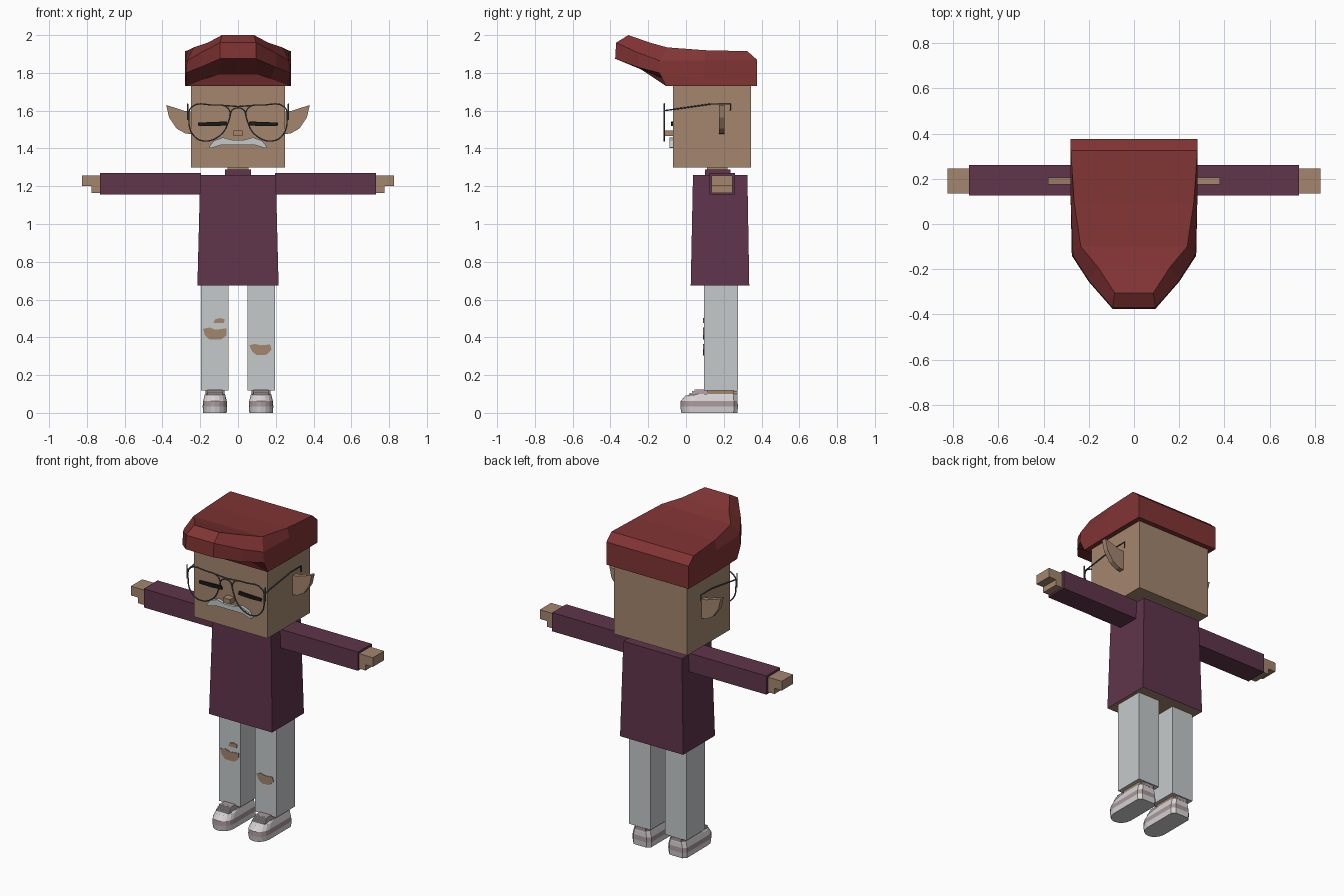
import bpy
import bmesh
import math
from mathutils import Vector

if "Cube" in bpy.data.objects:
    bpy.data.objects.remove(bpy.data.objects["Cube"], do_unlink=True)


def material(name, rgb):
    m = bpy.data.materials.new(name)
    m.use_nodes = True
    m.diffuse_color = (*rgb, 1)
    m.node_tree.nodes["Principled BSDF"].inputs["Base Color"].default_value = (*rgb, 1)
    return m


SKIN = material("skin", (0.37, 0.24, 0.155))
HAIR = material("red hair", (0.22, 0.034, 0.034))
SHIRT = material("plum shirt", (0.115, 0.035, 0.07))
JEANS = material("pale denim", (0.56, 0.59, 0.60))
METAL = material("grey metal", (0.08, 0.09, 0.10))
BLACK = material("black", (0.01, 0.01, 0.01))
WHITE = material("shoe white", (0.68, 0.65, 0.66))
PINK = material("shoe dusty pink", (0.40, 0.31, 0.32))


def mesh_object(name, verts, faces, *mats):
    bm = bmesh.new()
    vs = [bm.verts.new(v) for v in verts]
    for f in faces:
        bm.faces.new([vs[i] for i in f])
    bmesh.ops.recalc_face_normals(bm, faces=bm.faces[:])
    me = bpy.data.meshes.new(name)
    bm.to_mesh(me)
    bm.free()
    for m in mats:
        me.materials.append(m)
    ob = bpy.data.objects.new(name, me)
    bpy.context.collection.objects.link(ob)
    return ob


def loft(name, rings, *mats):
    """Skin equal-length rings and cap both ends."""
    n = len(rings[0])
    faces = [tuple(range(n)), tuple(range((len(rings) - 1) * n, len(rings) * n))]
    for r in range(len(rings) - 1):
        for i in range(n):
            j = (i + 1) % n
            faces.append((r * n + i, r * n + j, (r + 1) * n + j, (r + 1) * n + i))
    return mesh_object(name, [p for ring in rings for p in ring], faces, *mats)


def rect(x, y, z):
    return [(x[0], y[0], z), (x[1], y[0], z), (x[1], y[1], z), (x[0], y[1], z)]


def box(name, x, y, z, *mats):
    return loft(name, [rect(x, y, z[0]), rect(x, y, z[1])], *mats)


def plate(name, outline, y0, y1, mat):
    return loft(name, [[(x, y, z) for x, z in outline] for y in (y0, y1)], mat)


def wire(name, points, cyclic=False, smooth=False, radius=0.004):
    cu = bpy.data.curves.new(name, "CURVE")
    cu.dimensions = "3D"
    cu.bevel_depth = radius
    cu.bevel_resolution = 1
    cu.resolution_u = 4
    if smooth:
        sp = cu.splines.new("BEZIER")
        sp.bezier_points.add(len(points) - 1)
        for b, p in zip(sp.bezier_points, points):
            b.co = p
            b.handle_left_type = b.handle_right_type = "AUTO"
    else:
        sp = cu.splines.new("POLY")
        sp.points.add(len(points) - 1)
        for q, p in zip(sp.points, points):
            q.co = (*p, 1)
    sp.use_cyclic_u = cyclic
    cu.materials.append(METAL)
    ob = bpy.data.objects.new(name, cu)
    bpy.context.collection.objects.link(ob)


def span(s, a, b):
    return tuple(sorted((s * a, s * b)))


# Head, neck and torso
box("head", (-0.25, 0.25), (-0.07, 0.345), (1.30, 1.80), SKIN)
box("neck", (-0.055, 0.055), (0.11, 0.22), (1.24, 1.31), SKIN)
box("collar", (-0.07, 0.07), (0.10, 0.235), (1.25, 1.288), SHIRT)
torso = loft("shirt_body", [rect((-0.215, 0.215), (0.025, 0.335), 0.675),
                            rect((-0.20, 0.20), (0.037, 0.325), 1.26)], SHIRT, SKIN)
for p in torso.data.polygons:
    p.material_index = 1 if p.normal.z < -0.9 else 0

# Hair: half outlines from the forelock to the back, from underside to crown
layers = [
    [(0.10, -0.13, 1.795), (0.17, -0.12, 1.77), (0.275, -0.105, 1.73), (0.28, 0.10, 1.73), (0.28, 0.375, 1.73)],
    [(0.095, -0.375, 1.875), (0.20, -0.255, 1.83), (0.275, -0.14, 1.80), (0.28, 0.10, 1.76), (0.28, 0.375, 1.75)],
    [(0.095, -0.37, 1.96), (0.20, -0.25, 1.905), (0.27, -0.14, 1.865), (0.28, 0.10, 1.865), (0.28, 0.375, 1.87)],
    [(0.085, -0.305, 2.0), (0.16, -0.19, 1.96), (0.235, -0.10, 1.935), (0.265, 0.10, 1.92), (0.28, 0.325, 1.915)],
]
verts, faces = [], []
for row in layers:
    verts += [(-x, y, z) for x, y, z in reversed(row)] + row
W = 2 * len(layers[0])
for r in range(len(layers) - 1):
    for i in range(W):
        j = (i + 1) % W
        faces.append((r * W + i, r * W + j, r * W + W + j, r * W + W + i))
for base in (0, W * (len(layers) - 1)):
    for i in range(W // 2 - 1):
        faces.append((base + i, base + i + 1, base + W - 2 - i, base + W - 1 - i))
mesh_object("hair", verts, faces, HAIR)

# Nose and moustache
box("nose", (-0.024, 0.024), (-0.113, -0.07), (1.465, 1.495), SKIN)
half = [(0.03, 1.445), (0.08, 1.458), (0.13, 1.44), (0.155, 1.405), (0.14, 1.402), (0.09, 1.418), (0.03, 1.418)]
plate("moustache", half + [(-x, z) for x, z in reversed(half)], -0.088, -0.068, JEANS)

# Glasses bridge
FY = -0.115
wire("glasses_bridge", [(-0.045, FY, 1.57), (-0.025, FY, 1.608), (0.025, FY, 1.608), (0.045, FY, 1.57)], smooth=True)
wire("glasses_brow_bar", [(-0.08, FY, 1.628), (0, FY, 1.622), (0.08, FY, 1.628)])

lens = [(0.05, 1.61), (0.055, 1.53), (0.10, 1.465), (0.185, 1.44), (0.24, 1.475),
        (0.26, 1.55), (0.245, 1.62), (0.14, 1.63)]
ear = [(0.245, 1.595), (0.28, 1.598), (0.38, 1.63), (0.365, 1.565), (0.325, 1.505), (0.28, 1.48), (0.245, 1.475)]


def shoe_ring(cx, z, front, back, half_width):
    """Heel corners plus a rounded toe."""
    ring = [(cx + half_width, back - 0.02, z), (cx + half_width * 0.7, back, z),
            (cx - half_width * 0.7, back, z), (cx - half_width, back - 0.02, z)]
    depth = min(0.07, (back - front) / 2)
    for k in range(9):
        a = math.pi * k / 8
        ring.append((cx - half_width * math.cos(a), front + depth * (1 - math.sin(a)), z))
    return ring


for side, s in (("left", 1), ("right", -1)):
    # Face
    plate(side + "_ear", [(s * x, z) for x, z in ear], 0.175, 0.205, SKIN)
    lash = [(0.055, 1.522), (0.13, 1.518), (0.21, 1.52), (0.212, 1.537), (0.13, 1.54), (0.06, 1.543)]
    plate(side + "_closed_eye", [(s * x, z) for x, z in lash], -0.079, -0.069, BLACK)
    wire(side + "_lens_rim", [(s * x, FY, z) for x, z in lens], cyclic=True, smooth=True)
    wire(side + "_glasses_post", [(s * 0.267, FY, 1.55), (s * 0.267, FY, 1.635)])
    wire(side + "_glasses_temple", [(s * 0.267, FY, 1.60), (s * 0.267, 0.13, 1.635),
                                    (s * 0.267, 0.235, 1.635), (s * 0.267, 0.235, 1.60)])

    # Arm and hand
    box(side + "_sleeve", span(s, 0.195, 0.73), (0.125, 0.26), (1.155, 1.27), SHIRT)
    box(side + "_hand", span(s, 0.725, 0.825), (0.135, 0.245), (1.20, 1.257), SKIN)
    box(side + "_palm", span(s, 0.725, 0.775), (0.135, 0.245), (1.165, 1.20), SKIN)

    # Leg and ankle
    cx = s * 0.122
    box(side + "_trouser_leg", (cx - 0.073, cx + 0.073), (0.095, 0.275), (0.118, 0.69), JEANS)
    box(side + "_ankle", (cx - 0.05, cx + 0.05), (0.115, 0.255), (0.06, 0.125), SKIN)

    # Shoe with white sole, pink band and white upper
    shoe = loft(side + "_shoe", [
        shoe_ring(cx, 0, -0.025, 0.272, 0.062),
        shoe_ring(cx, 0.033, -0.03, 0.275, 0.065),
        shoe_ring(cx, 0.062, -0.028, 0.273, 0.063),
        shoe_ring(cx, 0.09, -0.005, 0.272, 0.056),
        shoe_ring(cx, 0.10, 0.03, 0.27, 0.053)], WHITE, PINK)
    for p in shoe.data.polygons:
        p.material_index = 1 if 0.033 < p.center.z < 0.062 else 0
    loft(side + "_shoe_tongue", [rect((cx - 0.045, cx + 0.045), (0.02, 0.13), 0.095),
                                 rect((cx - 0.038, cx + 0.038), (0.055, 0.11), 0.125)], PINK)
    box(side + "_heel_tab", (cx - 0.035, cx + 0.035), (0.25, 0.272), (0.095, 0.115), PINK)
    for k in range(3):
        y, z = 0.018 + 0.014 * k, 0.098 + 0.01 * k
        box(f"{side}_lace_{k + 1}", (cx - 0.04, cx + 0.04), (y, y + 0.008), (z, z + 0.007), WHITE)

# Torn knee patches
big_tear = [(-0.185, 0.445), (-0.15, 0.452), (-0.12, 0.44), (-0.06, 0.448),
            (-0.062, 0.41), (-0.09, 0.388), (-0.15, 0.388), (-0.175, 0.41)]
small_tear = [(-0.13, 0.475), (-0.122, 0.495), (-0.095, 0.503), (-0.07, 0.495), (-0.075, 0.475)]
left_tear = [(0.06, 0.358), (0.09, 0.365), (0.12, 0.358), (0.17, 0.362),
             (0.178, 0.335), (0.15, 0.308), (0.10, 0.305), (0.075, 0.325)]
for name, tear in (("right_knee_tear", big_tear), ("right_thigh_tear", small_tear), ("left_knee_tear", left_tear)):
    plate(name, tear, 0.091, 0.097, SKIN)
